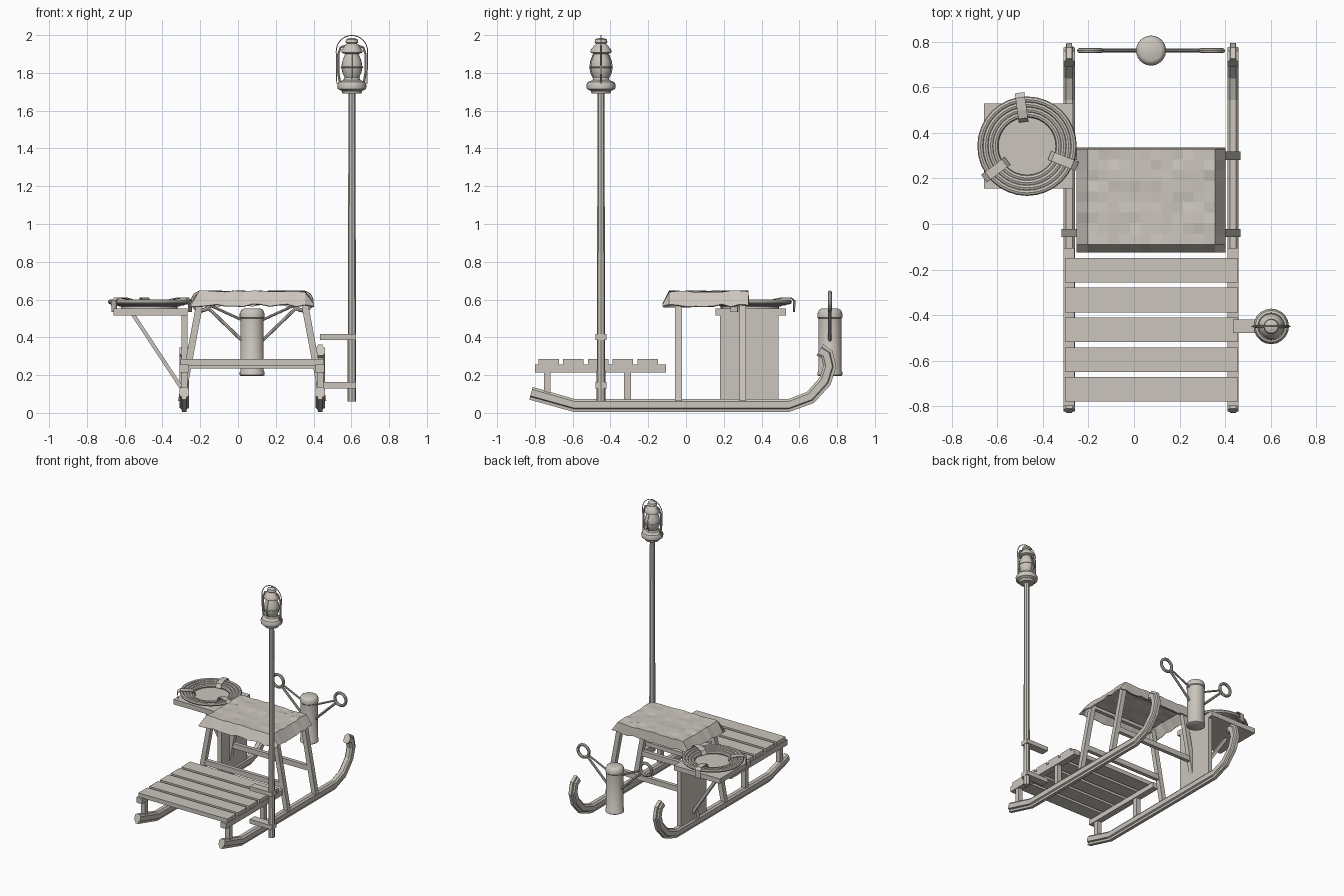
import bpy, bmesh, math, random
from mathutils import Vector

random.seed(4)
if "Cube" in bpy.data.objects:
    bpy.data.objects.remove(bpy.data.objects["Cube"])

COLOUR = (0.60, 0.56, 0.51, 1)
mat = bpy.data.materials.new("weathered grey")
mat.use_nodes = True
mat.diffuse_color = COLOUR
mat.node_tree.nodes["Principled BSDF"].inputs["Base Color"].default_value = COLOUR

MID = 0.075     # centre line of the sled
HALF = 0.36     # from the centre line to each runner


def finish(name, bm, smooth=False):
    bmesh.ops.recalc_face_normals(bm, faces=bm.faces)
    mesh = bpy.data.meshes.new(name)
    bm.to_mesh(mesh)
    bm.free()
    mesh.materials.append(mat)
    ob = bpy.data.objects.new(name, mesh)
    bpy.context.collection.objects.link(ob)
    if smooth:
        bpy.ops.object.select_all(action='DESELECT')
        ob.select_set(True)
        bpy.context.view_layer.objects.active = ob
        bpy.ops.object.shade_smooth_by_angle(angle=math.radians(40))
    return ob


def box(name, x, y, z):
    bm = bmesh.new()
    bmesh.ops.create_cube(bm, size=1)
    for v in bm.verts:
        v.co = [lo + (c + 0.5) * (hi - lo) for c, (lo, hi) in zip(v.co, (x, y, z))]
    return finish(name, bm)


def loft(name, rings, closed=False, smooth=False):
    """Skin a list of equal vertex rings."""
    bm = bmesh.new()
    loops = [[bm.verts.new(p) for p in ring] for ring in rings]
    n = len(loops[0])
    pairs = list(zip(loops, loops[1:]))
    if closed:
        pairs.append((loops[-1], loops[0]))
    else:
        bm.faces.new(loops[0])
        bm.faces.new(loops[-1])
    for a, b in pairs:
        for i in range(n):
            j = (i + 1) % n
            bm.faces.new((a[i], a[j], b[j], b[i]))
    return finish(name, bm, smooth)


def sweep(name, path, section, closed=False, smooth=False, side=(1, 0, 0)):
    """Sweep a flat section along a planar path; side is the path's normal."""
    path = [Vector(p) for p in path]
    side = Vector(side).normalized()
    rings = []
    for i, p in enumerate(path):
        if closed:
            a, b = path[i - 1], path[(i + 1) % len(path)]
        else:
            a, b = path[max(i - 1, 0)], path[min(i + 1, len(path) - 1)]
        up = side.cross((b - a).normalized())
        rings.append([p + side * u + up * v for u, v in section])
    return loft(name, rings, closed, smooth)


def circle(r, n):
    return [(r * math.cos(math.tau * i / n), r * math.sin(math.tau * i / n)) for i in range(n)]


def rect(w, h):
    return [(-w / 2, -h / 2), (w / 2, -h / 2), (w / 2, h / 2), (-w / 2, h / 2)]


def lathe(name, x, y, profile, n=20, smooth=True):
    return loft(name, [[(x + u, y + v, z) for u, v in circle(r, n)] for r, z in profile], False, smooth)


def torus(name, centre, radius, tube, side, n=32, m=8):
    cx, cy, cz = centre
    if side[2]:
        path = [(cx + u, cy + v, cz) for u, v in circle(radius, n)]
    else:
        path = [(cx + u, cy, cz + v) for u, v in circle(radius, n)]
    return sweep(name, path, circle(tube, m), True, True, side)


# Runners, bearers, posts and slanted legs on both sides
runner_path = [(-0.82, 0.105), (-0.592, 0.041), (0.545, 0.041), (0.658, 0.083),
               (0.735, 0.168), (0.76, 0.247), (0.745, 0.31), (0.708, 0.332)]
runner_section = [(-0.012, -0.036), (0.012, -0.036), (0.014, -0.02), (0.025, -0.015),
                  (0.025, 0.02), (0.014, 0.033), (-0.014, 0.033), (-0.025, 0.02),
                  (-0.025, -0.015), (-0.014, -0.02)]
for label, s in (("left", 1), ("right", -1)):
    x = MID + s * HALF
    sweep(label + "_runner", [(x, y, z) for y, z in runner_path], runner_section)
    box(label + "_bearer", (x - 0.024, x + 0.024), (-0.80, -0.105), (0.215, 0.256))
    for y in (-0.735, -0.31):
        box(label + "_deck_post", (x - 0.018, x + 0.018), (y - 0.018, y + 0.018), (0.07, 0.22))
    for y in (-0.04, 0.30):
        sweep(label + "_frame_leg", [(MID + s * 0.375, y, 0.06), (MID + s * 0.27, y, 0.62)],
              rect(0.036, 0.036), side=(0, 1, 0))

# Deck planks
for i in range(5):
    y = -0.203 - i * 0.131
    box("deck_plank", (-0.304, 0.456), (y - 0.054, y + 0.054), (0.252, 0.284))

# Cross bars of the frame
for y in (-0.04, 0.30):
    box("frame_crossbar", (MID - 0.335, MID + 0.335), (y - 0.014, y + 0.014), (0.235, 0.275))
    box("frame_top_rail", (MID - 0.27, MID + 0.27), (y - 0.014, y + 0.014), (0.59, 0.615))

# Lumpy cover draped over the frame
bm = bmesh.new()
NX, NY = 14, 11
grid = []
for j in range(NY + 1):
    row = []
    for i in range(NX + 1):
        x = -0.205 + 0.56 * (min(max(i, 1), NX - 1) - 1) / (NX - 2)
        y = -0.09 + 0.42 * (min(max(j, 1), NY - 1) - 1) / (NY - 2)
        z = 0.643 + random.uniform(-0.005, 0.005)
        skirt_x = (i == NX) - (i == 0)
        skirt_y = (j == NY) - (j == 0)
        if skirt_x or skirt_y:
            x += skirt_x * 0.048
            y += 0.006 if skirt_y > 0 else skirt_y * 0.035
            z = 0.572 + random.uniform(-0.010, 0.006)
        row.append(bm.verts.new((x, y, z)))
    grid.append(row)
for j in range(NY):
    for i in range(NX):
        bm.faces.new((grid[j][i], grid[j][i + 1], grid[j + 1][i + 1], grid[j + 1][i]))
cover = finish("draped_cover", bm)
thick = cover.modifiers.new("thickness", 'SOLIDIFY')
thick.thickness = 0.008

# Side shelf with its panel and brace
box("shelf_panel", (-0.30, -0.268), (0.18, 0.49), (0.07, 0.52))
box("side_shelf", (-0.66, -0.268), (0.155, 0.53), (0.515, 0.553))
sweep("shelf_brace", [(-0.555, 0.335, 0.52), (-0.285, 0.335, 0.11)], rect(0.03, 0.02), side=(0, 1, 0))

# Rope coil and its straps
CX, CY = -0.47, 0.342
lathe("coil_plate", CX, CY, [(0.15, 0.55), (0.15, 0.562)], 32)
for k, r in enumerate((0.205, 0.183, 0.161, 0.14)):
    torus("rope_coil", (CX, CY, 0.588 - 0.005 * k), r, 0.0135, (0, 0, 1))
for angle in (98, 217, 338):
    a = math.radians(angle)
    out = Vector((math.cos(a), math.sin(a), 0))
    across = (-out.y, out.x, 0)
    profile = [(0.11, 0.572), (0.125, 0.600), (0.16, 0.607), (0.215, 0.609), (0.234, 0.595), (0.232, 0.535)]
    sweep("coil_strap", [Vector((CX, CY, z)) + out * r for r, z in profile], rect(0.042, 0.006), side=across)

# Canister with two ring handles
CANY = 0.762
lathe("canister", MID, CANY, [(0.058, 0.195), (0.066, 0.2), (0.066, 0.215), (0.061, 0.222), (0.061, 0.5),
                              (0.066, 0.505), (0.066, 0.525), (0.058, 0.545), (0.045, 0.552)], 24)
for s in (1, -1):
    torus("handle_ring", (MID + s * 0.267, CANY, 0.59), 0.047, 0.011, (0, 1, 0), 24)
    sweep("handle_arm", [(MID + s * 0.04, CANY, 0.37), (MID + s * 0.235, CANY, 0.558)],
          circle(0.009, 8), side=(0, 1, 0))
    sweep("handle_stay", [(MID + s * 0.05, CANY, 0.49), (MID + s * 0.225, CANY, 0.57)],
          circle(0.007, 8), side=(0, 1, 0))

# Lantern pole and brackets
PX, PY = 0.603, -0.45
lathe("lantern_pole", PX, PY, [(0.023, 0.06), (0.018, 1.70)], 8, False)
box("upper_bracket", (0.435, 0.625), (PY - 0.03, PY + 0.03), (0.385, 0.417))
box("lower_bracket", (0.435, 0.625), (PY - 0.03, PY + 0.03), (0.13, 0.163))

# Lantern body, globe guard, side tubes and bail
lathe("lantern_base", PX, PY, [(0.05, 1.69), (0.055, 1.705), (0.075, 1.715), (0.078, 1.735), (0.07, 1.752),
                               (0.045, 1.762), (0.04, 1.775)])
lathe("lantern_globe", PX, PY, [(0.036, 1.77), (0.05, 1.80), (0.056, 1.83), (0.05, 1.865), (0.034, 1.905)])
lathe("lantern_cap", PX, PY, [(0.036, 1.90), (0.056, 1.908), (0.056, 1.92), (0.036, 1.945), (0.026, 1.955),
                              (0.034, 1.962), (0.03, 1.978), (0.012, 1.985)])
torus("globe_guard", (PX, PY, 1.83), 0.058, 0.003, (0, 0, 1), 24, 6)
for s in (1, -1):
    sweep("lantern_tube", [(PX + s * 0.062, PY, 1.74), (PX + s * 0.072, PY, 1.80), (PX + s * 0.072, PY, 1.90),
                           (PX + s * 0.06, PY, 1.935), (PX + s * 0.03, PY, 1.945)],
          circle(0.006, 8), smooth=True, side=(0, 1, 0))
    sweep("globe_wire", [(PX, PY + s * r, z) for r, z in
                         ((0.04, 1.77), (0.054, 1.80), (0.06, 1.83), (0.054, 1.865), (0.038, 1.905))],
          circle(0.003, 6))
arch = [(PX + 0.083 * math.cos(math.pi * i / 16), PY, 1.915 + 0.083 * math.sin(math.pi * i / 16)) for i in range(17)]
sweep("lantern_bail", [(PX + 0.08, PY, 1.74)] + arch + [(PX - 0.08, PY, 1.74)],
      circle(0.003, 6), smooth=True, side=(0, 1, 0))
